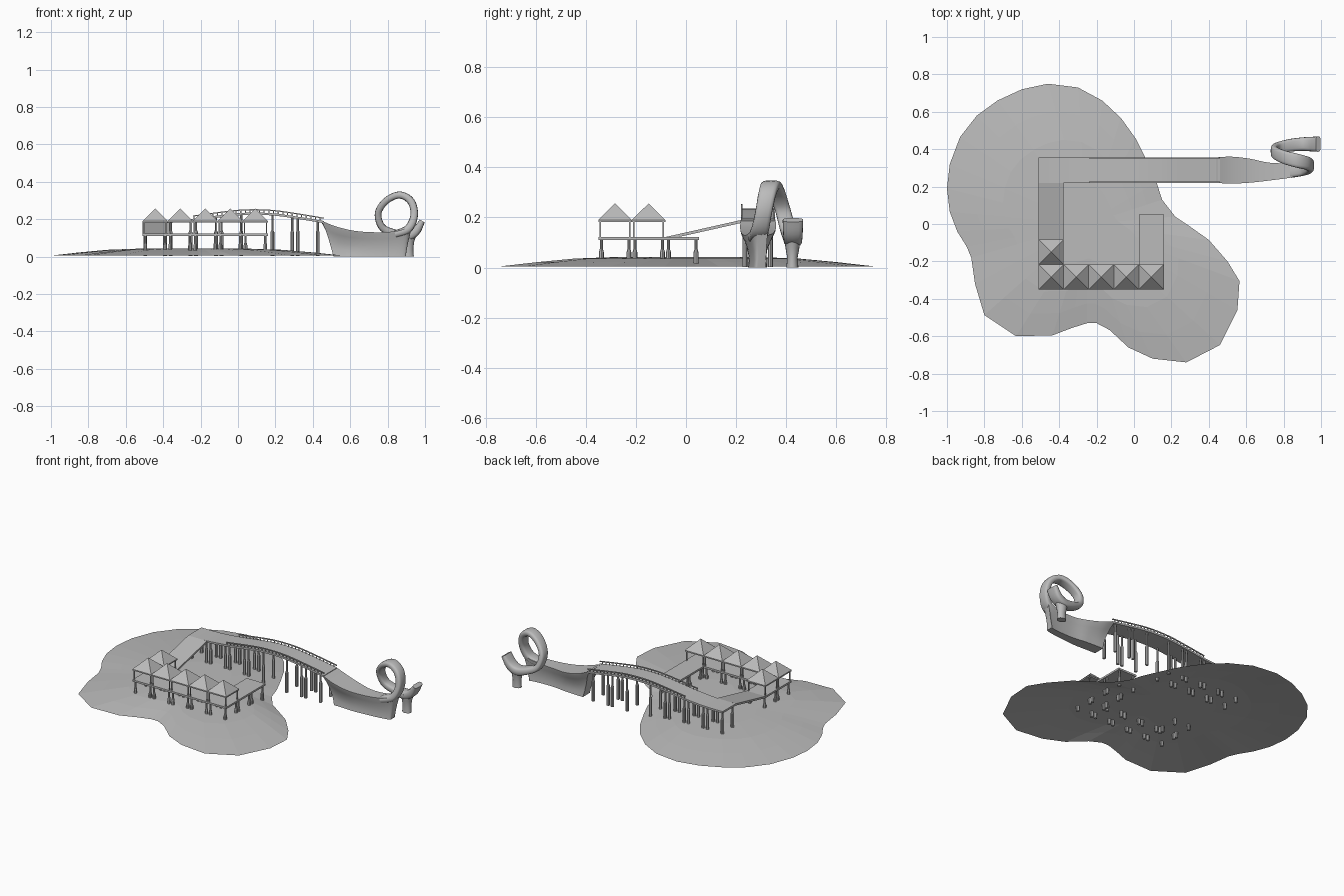
import bpy
import math
from mathutils import Vector

default_cube = bpy.data.objects.get("Cube")
if default_cube:
    bpy.data.objects.remove(default_cube, do_unlink=True)

grey = bpy.data.materials.new("plain_grey")
grey.use_nodes = True
grey.diffuse_color = (0.5, 0.5, 0.5, 1)
grey.node_tree.nodes["Principled BSDF"].inputs["Base Color"].default_value = grey.diffuse_color


def make_object(name, verts, faces, smooth=False):
    mesh = bpy.data.meshes.new(name)
    mesh.from_pydata([tuple(v) for v in verts], [], faces)
    mesh.materials.append(grey)
    obj = bpy.data.objects.new(name, mesh)
    bpy.context.collection.objects.link(obj)
    bpy.ops.object.select_all(action='DESELECT')
    obj.select_set(True)
    bpy.context.view_layer.objects.active = obj
    bpy.ops.object.mode_set(mode='EDIT')
    bpy.ops.mesh.select_all(action='SELECT')
    if name != "island":
        bpy.ops.mesh.normals_make_consistent(inside=False)
    bpy.ops.object.mode_set(mode='OBJECT')
    if smooth:
        bpy.ops.object.shade_smooth_by_angle(angle=math.radians(50))
    return obj


class Part:
    """Collects several lofted solids into one object."""

    def __init__(self):
        self.verts, self.faces = [], []

    def loft(self, rings, caps=True):
        base, n = len(self.verts), len(rings[0])
        for ring in rings:
            self.verts.extend(ring)
        for r in range(len(rings) - 1):
            for i in range(n):
                j = (i + 1) % n
                a, b = base + r * n, base + (r + 1) * n
                self.faces.append((a + i, a + j, b + j, b + i))
        if caps:
            self.faces.append(tuple(base + i for i in reversed(range(n))))
            end = base + (len(rings) - 1) * n
            self.faces.append(tuple(end + i for i in range(n)))

    def box(self, x0, x1, y0, y1, z0, z1):
        self.loft([[(x0, y0, z), (x1, y0, z), (x1, y1, z), (x0, y1, z)] for z in (z0, z1)])

    def turned(self, x, y, profile, sides=8):
        turn = [math.tau * i / sides for i in range(sides)]
        self.loft([[(x + r * math.cos(t), y + r * math.sin(t), z) for t in turn]
                   for r, z in profile])

    def build(self, name, smooth=False):
        return make_object(name, self.verts, self.faces, smooth)


def spline(points, steps):
    """Catmull-Rom samples through tuples of any length."""
    pts = [Vector(p) for p in points]
    out = []
    for i in range(len(pts) - 1):
        a, b, c, d = pts[max(i - 1, 0)], pts[i], pts[i + 1], pts[min(i + 2, len(pts) - 1)]
        for s in range(steps):
            t = s / steps
            out.append(b + (c - a) * (t / 2) + (a * 2 - b * 5 + c * 4 - d) * (t * t / 2)
                       + (b * 3 - a - c * 3 + d) * (t ** 3 / 2))
    return out + [pts[-1]]


# Island: low mound shrinking from its shoreline towards the middle
shore = [(-.46, .75), (-.6, .72), (-.73, .66), (-.84, .58), (-.93, .465), (-.985, .32),
         (-1, .19), (-.985, .065), (-.945, -.04), (-.895, -.12), (-.87, -.18), (-.85, -.32),
         (-.8, -.487), (-.63, -.6), (-.435, -.595), (-.33, -.555), (-.25, -.53), (-.2, -.53),
         (-.13, -.567), (-.03, -.66), (.1, -.72), (.28, -.74), (.46, -.647), (.553, -.46),
         (.564, -.305), (.5, -.2), (.4, -.085), (.28, 0), (.22, .04), (.15, .13),
         (.12, .225), (.07, .335), (.01, .455), (-.07, .567), (-.17, .66), (-.3, .73)]
cx, cy = -.25, 0
island = Part()
island.loft([[(cx + (x - cx) * s, cy + (y - cy) * s, z) for x, y in shore]
             for s, z in ((1, .005), (.8, .022), (.6, .036), (.35, .043))], caps=False)
island.faces.append(tuple(len(island.verts) - len(shore) + i for i in range(len(shore))))
island.build("island")

# Decks of the pavilion walk
pitch = .134
left, front = -.51, -.35
right = left + 5 * pitch
deck_low, deck_top = .11, .122
decks = Part()
decks.box(left, right, front, front + pitch, deck_low, deck_top)
decks.box(left, left + pitch, front + pitch, front + 2 * pitch, deck_low, deck_top)
decks.box(right - pitch, right, front + pitch, front + 3 * pitch, deck_low, deck_top)
decks.build("pavilion_deck")

# Ramp from the pavilion deck up to the bridge
bridge_y0, bridge_y1 = .22, .355
ramp = Part()
ramp.loft([[(left, y, z - .012), (left + pitch, y, z - .012), (left + pitch, y, z), (left, y, z)]
           for y, z in ((front + 2 * pitch, deck_top), (bridge_y0, .19))])
ramp.build("ramp")

# Pavilions: corner posts and pyramid roofs
cells = [(i, 0) for i in range(5)] + [(0, 1)]
posts, roofs = Part(), Part()
for i, j in cells:
    x, y = left + i * pitch, front + j * pitch
    for px in (x + .008, x + pitch - .008):
        for py in (y + .008, y + pitch - .008):
            posts.box(px - .003, px + .003, py - .003, py + .003, deck_top, .186)
    half = pitch / 2
    mx, my = x + half, y + half
    roofs.loft([[(mx + sx * h, my + sy * h, z) for sx, sy in ((-1, -1), (1, -1), (1, 1), (-1, 1))]
                for h, z in ((half, .182), (half, .19), (.0005, .256))])
posts.build("pavilion_posts")
roofs.build("pavilion_roofs")

# Piles under the decks and the bridge
bridge_line = spline([(left, .19), (-.38, .191), (-.24, .202), (-.12, .218), (0, .232),
                      (.1, .235), (.2, .23), (.32, .213), (.46, .19)], 4)


def bridge_height(x):
    for a, b in zip(bridge_line, bridge_line[1:]):
        if a.x <= x <= b.x:
            return a.y + (b.y - a.y) * (x - a.x) / (b.x - a.x)
    return bridge_line[-1].y


piles = Part()
for i, j in cells + [(4, 1), (4, 2)]:
    for dx in (.014, pitch - .014):
        for dy in (.012, pitch - .012):
            piles.turned(left + i * pitch + dx, front + j * pitch + dy,
                         [(.01, .005), (.01, .06), (.006, .075), (.006, deck_low)])
for i in (0, 1, 2, 3, 5, 6):
    for dx in (.014, pitch - .014):
        for y in (bridge_y0 + .015, bridge_y1 - .018):
            x = left + i * (pitch + .002) + dx
            piles.turned(x, y, [(.01, .003), (.01, .13), (.006, .14),
                                (.006, bridge_height(x) - .008)])
piles.build("support_piles")

# Arched bridge deck and its railings
bridge = Part()
bridge.loft([[(p.x, bridge_y0, p.y - .012), (p.x, bridge_y1, p.y - .012),
              (p.x, bridge_y1, p.y), (p.x, bridge_y0, p.y)] for p in bridge_line])
bridge.build("bridge_deck")

rails = Part()
for y in (bridge_y0 + .003, bridge_y1 - .003):
    rails.loft([[(p.x, y - .003, p.y + .012), (p.x, y + .003, p.y + .012),
                 (p.x, y + .003, p.y + .018), (p.x, y - .003, p.y + .018)]
                for p in bridge_line if p.x > -.25])
    for k in range(28):
        x = -.235 + k * .025
        z = bridge_height(x)
        rails.box(x - .003, x + .003, y - .002, y + .002, z - .002, z + .014)
rails.build("bridge_railings")

# Flared body: station x, centre y, half width, top height, lean of the end
body = Part()
rings = []
for x, y, w, top, lean in spline([(.44, .288, .068, .195, .07), (.52, .288, .072, .162, .03),
                                  (.62, .285, .064, .138, 0), (.72, .28, .048, .13, 0),
                                  (.82, .285, .04, .133, 0), (.9, .295, .036, .15, -.01),
                                  (.945, .305, .028, .19, -.05)], 4):
    foot = min(w * .6, .036)
    side = [(w, 1), (w * .97, .93), (w * .75, .72), (foot, .45), (foot * .9, .2), (foot, 0)]
    outline = side + [(-h, v) for h, v in reversed(side)]
    rings.append([(x + lean * (1 - v) ** .7, y + h, top * v) for h, v in outline])
body.loft(rings)
body.build("sculpted_body", smooth=True)

# Ribbon curling once around and ending in a raised horn
ribbon = Part()
path = spline([(.84, .285, .12, .02, .038), (.91, .295, .148, .022, .036),
               (.942, .31, .22, .02, .034), (.925, .325, .295, .02, .036),
               (.865, .34, .329, .019, .038), (.795, .36, .3, .018, .036),
               (.75, .385, .235, .018, .032), (.768, .405, .16, .019, .032),
               (.83, .42, .125, .022, .034), (.9, .427, .11, .026, .036),
               (.95, .427, .135, .024, .039), (.985, .427, .19, .015, .041)], 5)
rings = []
for k, p in enumerate(path):
    tangent = path[min(k + 1, len(path) - 1)] - path[max(k - 1, 0)]
    normal = Vector((-tangent[2], 0, tangent[0])).normalized()
    ring = []
    for s in range(16):
        c, d = math.cos(math.tau * s / 16), math.sin(math.tau * s / 16)
        across = math.copysign(abs(c) ** .6, c) * p[4]
        out = math.copysign(abs(d) ** .6, d) * p[3]
        ring.append(Vector(p[:3]) + normal * out + Vector((0, across, 0)))
    rings.append(ring)
ribbon.loft(rings)
ribbon.build("curled_ribbon", smooth=True)

# Foot beneath the horn
horn_foot = Part()
turn = [math.tau * s / 16 for s in range(16)]
horn_foot.loft([[(x + rx * math.cos(t), .425 + ry * math.sin(t), z) for t in turn]
                for x, rx, ry, z in ((.91, .03, .024, 0), (.91, .027, .021, .04),
                                     (.91, .032, .028, .08), (.91, .045, .034, .12))])
horn_foot.build("horn_foot", smooth=True)
